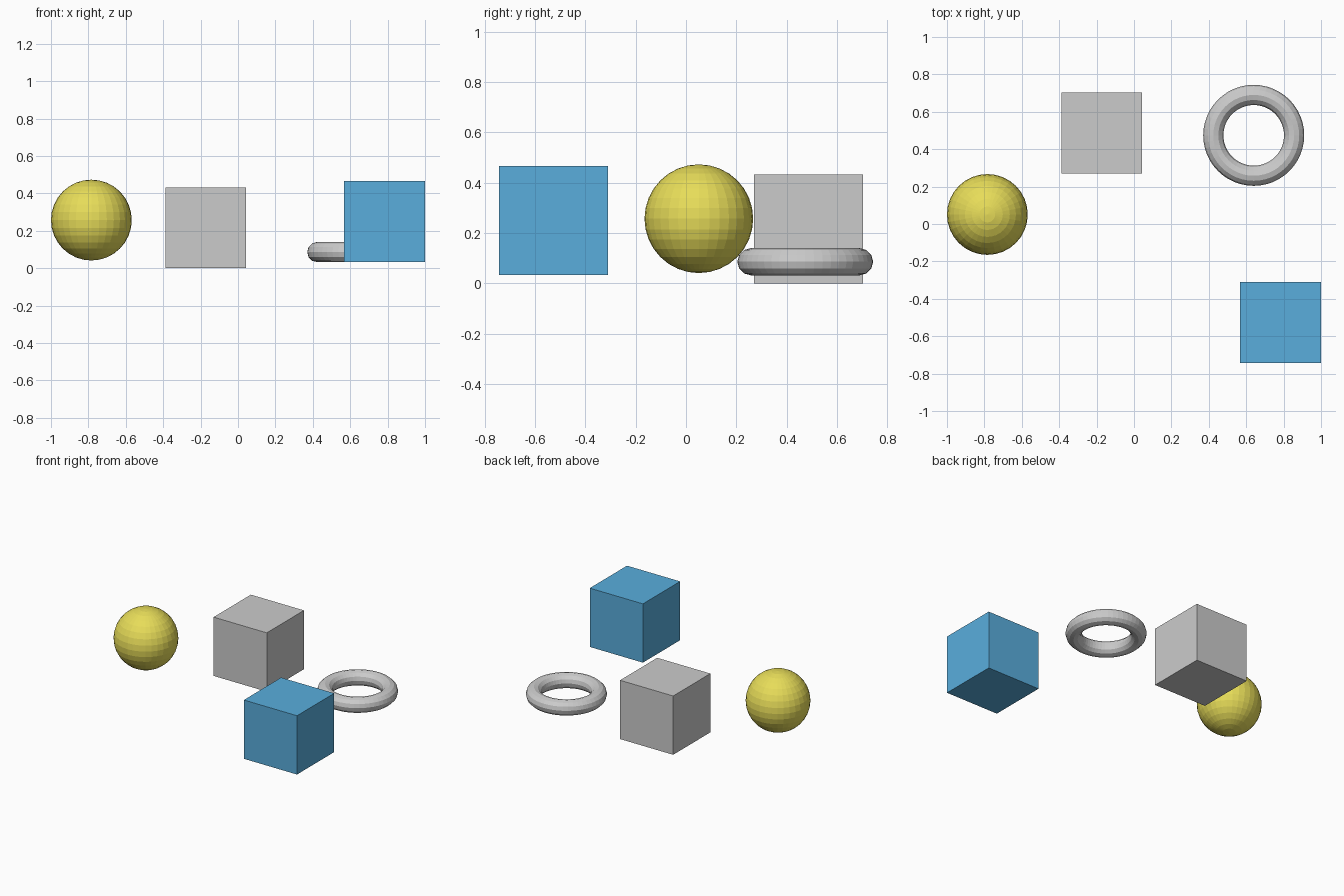
import bpy

if "Cube" in bpy.data.objects:
    bpy.data.objects.remove(bpy.data.objects["Cube"])


def finish(name, colour=None):
    obj = bpy.context.object
    obj.name = name
    bpy.ops.object.shade_flat()
    if colour:
        mat = bpy.data.materials.new(name + "_paint")
        mat.diffuse_color = (*colour, 1)
        mat.use_nodes = True
        mat.node_tree.nodes["Principled BSDF"].inputs["Base Color"].default_value = mat.diffuse_color
        obj.data.materials.append(mat)
    return obj


U = 0.216  # common radius / half size

# Yellow ball
bpy.ops.mesh.primitive_uv_sphere_add(segments=32, ring_count=16, radius=U,
                                     location=(-0.784, 0.051, 0.257))
finish("yellow_ball", (0.8, 0.72, 0.1))

# Grey and blue cubes
bpy.ops.mesh.primitive_cube_add(size=2 * U, location=(-0.172, 0.487, U))
finish("grey_cube")
bpy.ops.mesh.primitive_cube_add(size=2 * U, location=(0.784, -0.527, 0.25))
finish("blue_cube", (0.1, 0.42, 0.72))

# Flat-lying ring
bpy.ops.mesh.primitive_torus_add(major_segments=48, minor_segments=12,
                                 major_radius=U, minor_radius=U / 4,
                                 location=(0.64, 0.474, 0.086))
finish("grey_ring")
